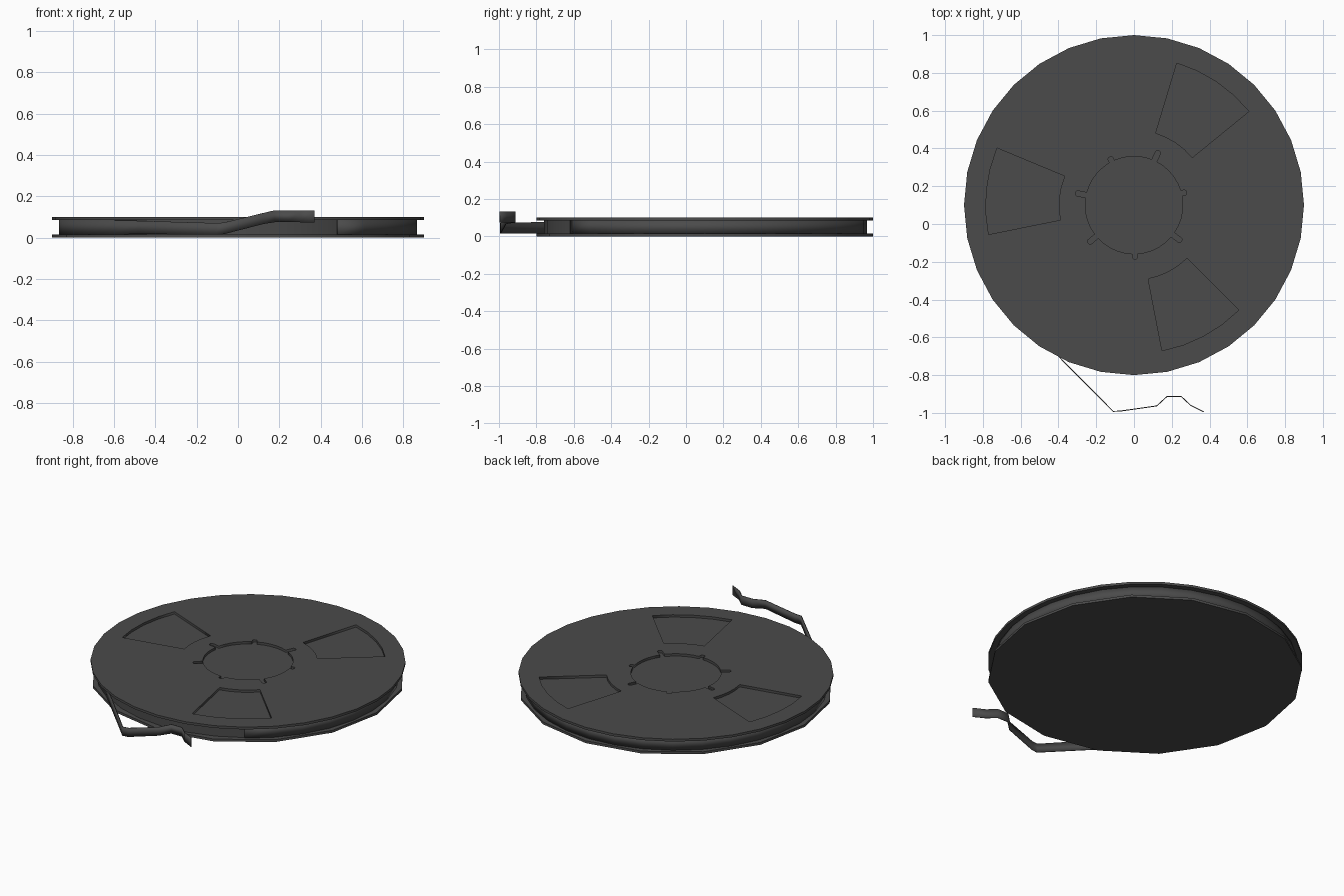
import bpy, bmesh
from math import sin, cos, radians, asin, degrees

if "Cube" in bpy.data.objects:
    bpy.data.objects.remove(bpy.data.objects["Cube"])

CX, CY = 0.0, 0.1
dark = bpy.data.materials.new("dark_plastic")
dark.diffuse_color = (0.07, 0.07, 0.07, 1)
dark.use_nodes = True
dark.node_tree.nodes["Principled BSDF"].inputs["Base Color"].default_value = dark.diffuse_color


def pt(r, deg):
    return (CX + r * cos(radians(deg)), CY + r * sin(radians(deg)))


def arc(r, a, b, n):
    return [pt(r, a + (b - a) * i / n) for i in range(n + 1)]


def disc(name, r, sides, z0, z1):
    bpy.ops.mesh.primitive_cylinder_add(vertices=sides, radius=r, depth=z1 - z0,
                                        location=(CX, CY, (z0 + z1) / 2))
    ob = bpy.context.object
    ob.name = name
    ob.data.materials.append(dark)
    bpy.ops.object.shade_smooth_by_angle(angle=radians(30))
    return ob


def plate(name, loops, z0, z1):
    # filled outline with holes, extruded to a slab
    cu = bpy.data.curves.new(name, 'CURVE')
    cu.dimensions = '2D'
    cu.fill_mode = 'BOTH'
    cu.extrude = (z1 - z0) / 2
    for loop in loops:
        sp = cu.splines.new('POLY')
        sp.points.add(len(loop) - 1)
        for p, (x, y) in zip(sp.points, loop):
            p.co = (x, y, 0, 1)
        sp.use_cyclic_u = True
    ob = bpy.data.objects.new(name, cu)
    bpy.context.collection.objects.link(ob)
    ob.location.z = (z0 + z1) / 2
    bpy.ops.object.select_all(action='DESELECT')
    ob.select_set(True)
    bpy.context.view_layer.objects.active = ob
    bpy.ops.object.convert(target='MESH')
    ob = bpy.context.object
    ob.name = name
    ob.data.materials.clear()
    ob.data.materials.append(dark)
    return ob


# bottom flange and wound tape
disc("bottom_flange", 0.9, 16, 0.0, 0.015)
disc("tape_pack", 0.859, 32, 0.015, 0.085)

# top flange: rim, three windows, hub hole with seven slots
rim = arc(0.9, 0, 360, 32)[:-1]
windows = [arc(0.785, c - 17, c + 17, 4) + arc(0.398, c + 17, c - 17, 4)
           for c in (56.2, 174.4, 297.9)]
hub = []
R, HALF, STEP = 0.258, 0.014, 360 / 7
for i, depth in enumerate((0.285, 0.315, 0.285, 0.315, 0.315, 0.285, 0.315)):
    a = 14 + i * STEP
    w = degrees(asin(HALF / R))
    wo = degrees(asin(HALF / depth))
    hub += [pt(R, a - w), pt(depth - 0.006, a - wo), pt(depth, a - wo * 0.5),
            pt(depth, a + wo * 0.5), pt(depth - 0.006, a + wo)]
    hub += arc(R, a + w, a + STEP - w, 5)[:-1]
plate("top_flange", [rim, *windows, hub], 0.085, 0.1)

# outer tape layer that peels off into a loose tail: (x, y, low z, high z)
path = [(*p, 0.015, 0.085) for p in arc(0.865, -56.25, 236.25 - 360 + 360, 26)]
path[-1] = (*path[-1][:2], 0.018, 0.082)
path += [(-0.11, -0.992, 0.015, 0.071), (-0.07, -0.99, 0.017, 0.073),
         (0.12, -0.963, 0.066, 0.119), (0.175, -0.913, 0.075, 0.132),
         (0.25, -0.913, 0.075, 0.132), (0.30, -0.96, 0.075, 0.132),
         (0.37, -0.995, 0.074, 0.132)]
bm = bmesh.new()
cols = [(bm.verts.new((x, y, a)), bm.verts.new((x, y, b))) for x, y, a, b in path]
for (a, b), (c, d) in zip(cols, cols[1:]):
    bm.faces.new((a, c, d, b))
me = bpy.data.meshes.new("tape_tail")
bm.to_mesh(me)
bm.free()
tail = bpy.data.objects.new("tape_tail", me)
bpy.context.collection.objects.link(tail)
me.materials.append(dark)
sol = tail.modifiers.new("thickness", 'SOLIDIFY')
sol.thickness = 0.005
sol.offset = 0
bpy.ops.object.select_all(action='DESELECT')
tail.select_set(True)
bpy.context.view_layer.objects.active = tail
bpy.ops.object.shade_smooth_by_angle(angle=radians(25))
